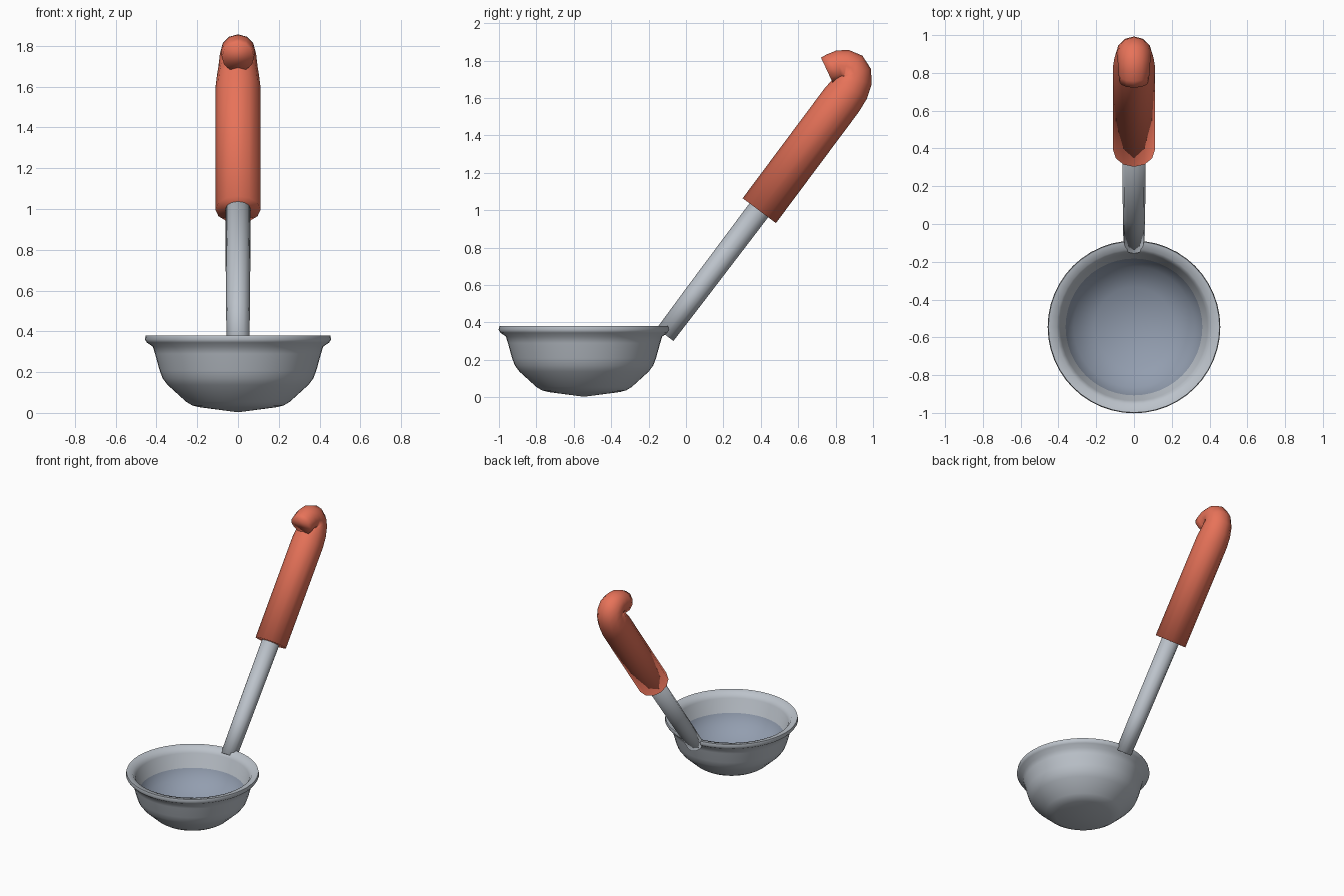
import bpy
import bmesh
import math
from mathutils import Vector

cube = bpy.data.objects.get("Cube")
if cube:
    bpy.data.objects.remove(cube, do_unlink=True)


def material(name, color):
    mat = bpy.data.materials.new(name)
    mat.use_nodes = True
    mat.diffuse_color = (*color, 1)
    mat.node_tree.nodes["Principled BSDF"].inputs["Base Color"].default_value = (*color, 1)
    return mat


steel = material("steel grey", (0.50, 0.54, 0.59))
inside = material("blue grey", (0.29, 0.34, 0.43))
grip = material("orange red", (0.80, 0.17, 0.10))


def finish(name, bm, mats, angle):
    bmesh.ops.recalc_face_normals(bm, faces=bm.faces)
    mesh = bpy.data.meshes.new(name)
    bm.to_mesh(mesh)
    bm.free()
    for mat in mats:
        mesh.materials.append(mat)
    obj = bpy.data.objects.new(name, mesh)
    bpy.context.collection.objects.link(obj)
    bpy.ops.object.select_all(action="DESELECT")
    obj.select_set(True)
    bpy.context.view_layer.objects.active = obj
    bpy.ops.object.shade_smooth_by_angle(angle=math.radians(angle))


def tube(name, stations, mat, sides=12):
    """Sweep a circle along (y, z, radius) stations in the x = 0 plane."""
    bm = bmesh.new()
    pts = [Vector((0, y, z)) for y, z, r in stations]
    rings = []
    for i, (p, (_, _, r)) in enumerate(zip(pts, stations)):
        along = (pts[min(i + 1, len(pts) - 1)] - pts[max(i - 1, 0)]).normalized()
        side = Vector((1, 0, 0))
        up = along.cross(side)
        ring = []
        for k in range(sides):
            a = 2 * math.pi * k / sides
            ring.append(bm.verts.new(p + r * (side * math.cos(a) + up * math.sin(a))))
        rings.append(ring)
    for a, b in zip(rings, rings[1:]):
        for k in range(sides):
            n = (k + 1) % sides
            bm.faces.new((a[k], a[n], b[n], b[k]))
    bm.faces.new(rings[0])
    bm.faces.new(rings[-1])
    finish(name, bm, [mat], 120)


# Bowl: one closed lathe profile, outside up over the lip and down inside
CENTRE_Y = -0.545
profile = [(0, 0.003), (0.19, 0.028), (0.225, 0.037), (0.255, 0.055),
           (0.345, 0.137), (0.37, 0.17), (0.385, 0.21), (0.407, 0.29),
           (0.418, 0.325), (0.447, 0.345), (0.457, 0.36), (0.453, 0.38),
           (0.41, 0.373), (0.39, 0.34), (0.362, 0.24), (0.32, 0.175),
           (0.21, 0.095), (0, 0.075)]
bm = bmesh.new()
verts = [bm.verts.new((r, CENTRE_Y, z)) for r, z in profile]
edges = [bm.edges.new(pair) for pair in zip(verts, verts[1:])]
bmesh.ops.spin(bm, geom=verts + edges, cent=(0, CENTRE_Y, 0), axis=(0, 0, 1),
               angle=2 * math.pi, steps=48)
bmesh.ops.remove_doubles(bm, verts=bm.verts, dist=0.0005)
bmesh.ops.recalc_face_normals(bm, faces=bm.faces)
# The bowl's inner hollow takes the second colour
for f in bm.faces:
    c = f.calc_center_median()
    radius = math.hypot(c.x, c.y - CENTRE_Y)
    f.material_index = int(f.normal.z > 0.3 and radius < 0.36)
finish("bowl", bm, [steel, inside], 60)

# Steel shaft, running a little way into the grip
tube("shaft", [(-0.112, 0.335, 0.056), (0.05, 0.55, 0.059),
               (0.45, 1.08, 0.063)], steel)

# Grip with a hooked end
tube("grip", [(0.392, 0.998, 0.111), (0.835, 1.592, 0.111), (0.878, 1.65, 0.104),
              (0.9, 1.70, 0.096), (0.9, 1.732, 0.092), (0.884, 1.76, 0.089),
              (0.855, 1.772, 0.086), (0.82, 1.772, 0.084),
              (0.787, 1.76, 0.081), (0.755, 1.745, 0.079)], grip)
